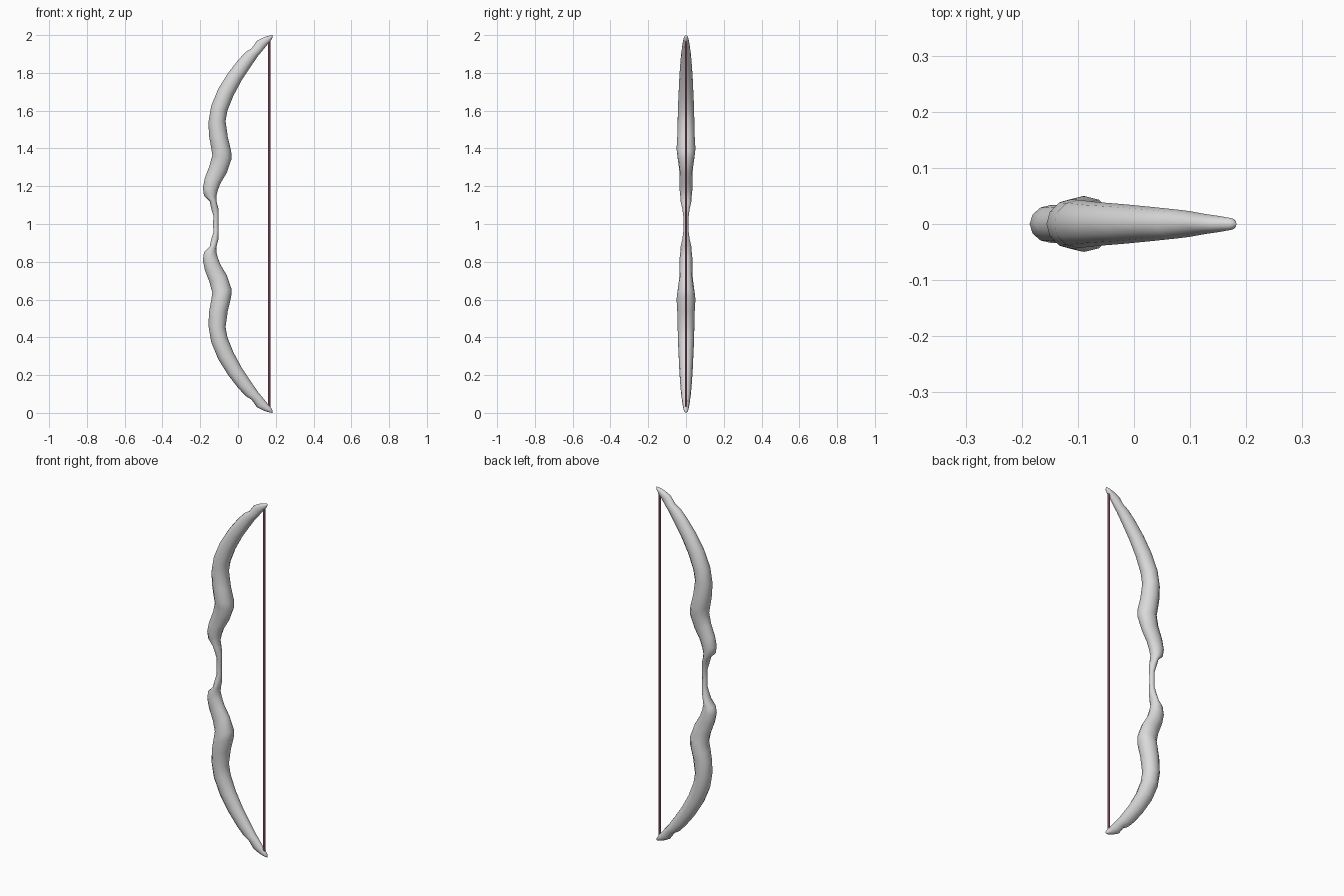
import bpy, bmesh, math
from mathutils import Vector

if "Cube" in bpy.data.objects:
    bpy.data.objects.remove(bpy.data.objects["Cube"])

def material(name, rgb):
    m = bpy.data.materials.new(name)
    m.diffuse_color = (*rgb, 1)
    m.use_nodes = True
    m.node_tree.nodes["Principled BSDF"].inputs["Base Color"].default_value = m.diffuse_color
    return m

grey = material("pale grey", (0.7, 0.7, 0.7))
pink = material("string pink", (0.5, 0.16, 0.25))

# Upper limb sections: outer x, outer z, inner x, inner z, half width in y
SECTIONS = [
    (-.132, 1.000, -.104, 1.000, .012),
    (-.130, 1.045, -.103, 1.040, .014),
    (-.143, 1.085, -.103, 1.080, .020),
    (-.150, 1.120, -.113, 1.115, .028),
    (-.180, 1.150, -.115, 1.145, .030),
    (-.186, 1.190, -.108, 1.175, .034),
    (-.175, 1.245, -.093, 1.215, .034),
    (-.150, 1.310, -.060, 1.270, .036),
    (-.136, 1.365, -.034, 1.345, .045),
    (-.143, 1.410, -.036, 1.385, .050),
    (-.154, 1.470, -.054, 1.460, .046),
    (-.156, 1.540, -.066, 1.545, .044),
    (-.142, 1.625, -.056, 1.600, .043),
    (-.105, 1.715, -.024, 1.680, .039),
    (-.052, 1.800, .022, 1.765, .035),
    (.000, 1.867, .072, 1.840, .030),
    (.040, 1.910, .108, 1.892, .026),
    (.072, 1.930, .125, 1.912, .023),
    (.100, 1.970, .152, 1.946, .018),
    (.135, 1.988, .172, 1.968, .014),
    (.168, 1.998, .182, 1.986, .010),
]
SIDES = 12

# Bow: lofted limb mirrored about the grip at z = 1
bm = bmesh.new()
rings = []
full = [(a, 2 - b, c, 2 - d, w) for a, b, c, d, w in reversed(SECTIONS[1:])] + SECTIONS
for xo, zo, xi, zi, w in full:
    o, i = Vector((xo, 0, zo)), Vector((xi, 0, zi))
    mid, half = (o + i) / 2, (i - o) / 2
    ring = []
    for k in range(SIDES):
        a = 2 * math.pi * k / SIDES
        ring.append(bm.verts.new(mid + half * math.cos(a) + Vector((0, w * math.sin(a), 0))))
    rings.append(ring)
for r, s in zip(rings, rings[1:]):
    for k in range(SIDES):
        n = (k + 1) % SIDES
        bm.faces.new((r[k], r[n], s[n], s[k]))
# Rounded tips
for ring, z in ((rings[0], 0.0), (rings[-1], 2.0)):
    tip = bm.verts.new((.183, 0, z))
    for k in range(SIDES):
        bm.faces.new((ring[k], ring[(k + 1) % SIDES], tip))
bmesh.ops.recalc_face_normals(bm, faces=bm.faces)
mesh = bpy.data.meshes.new("bow_limbs")
bm.to_mesh(mesh)
bm.free()
mesh.materials.append(grey)
mesh.shade_smooth()
bpy.context.collection.objects.link(bpy.data.objects.new("bow_limbs", mesh))

# Bow string
bpy.ops.mesh.primitive_cylinder_add(vertices=10, radius=.0065, depth=1.95, location=(.165, 0, 1))
string = bpy.context.object
string.name = "bow_string"
string.data.materials.append(pink)
bpy.ops.object.shade_smooth_by_angle()
